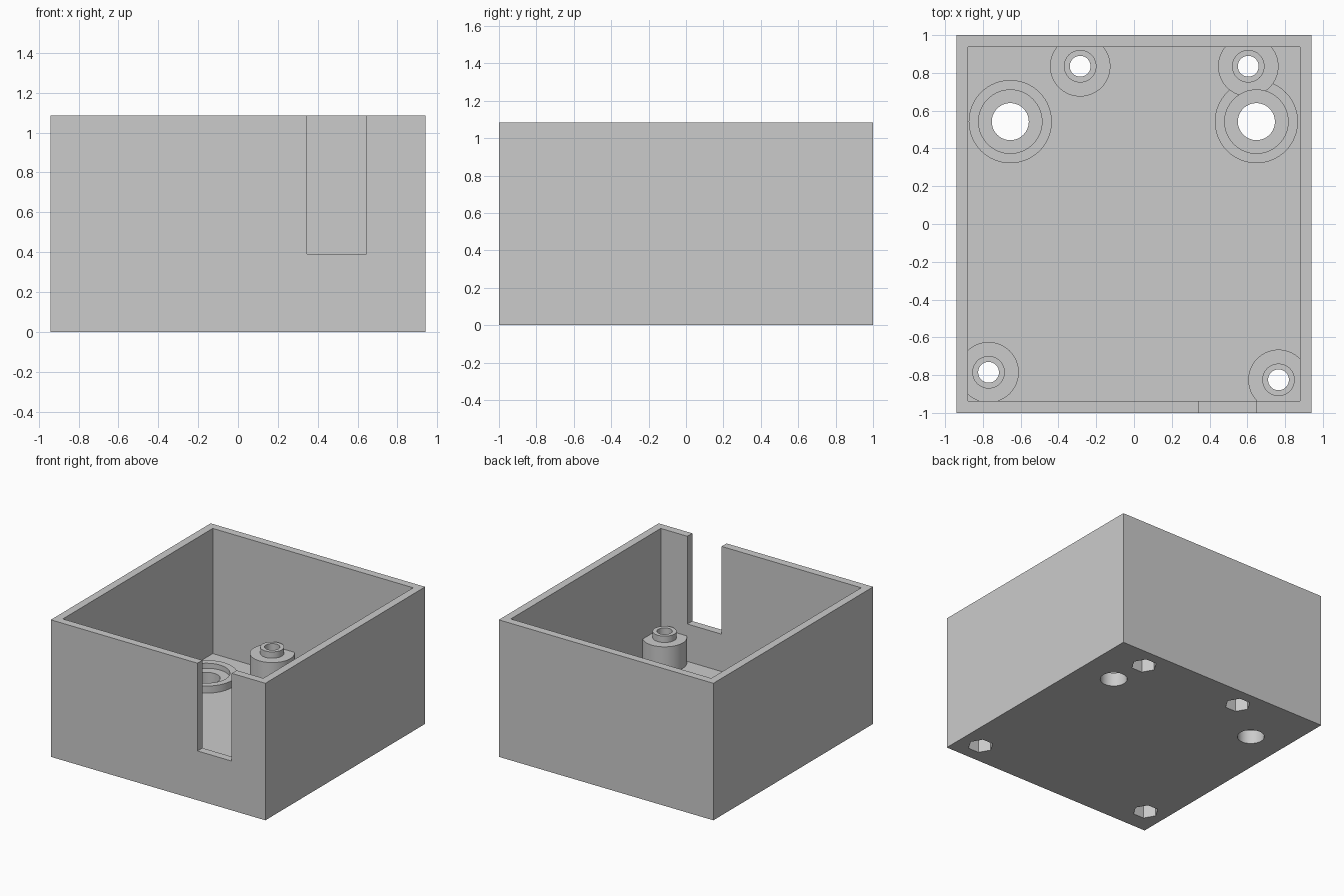
import bpy
import math

cube = bpy.data.objects.get("Cube")
if cube:
    bpy.data.objects.remove(cube, do_unlink=True)

grey = bpy.data.materials.new("light_grey")
grey.use_nodes = True
colour = (0.6, 0.6, 0.6, 1)
grey.diffuse_color = colour
grey.node_tree.nodes["Principled BSDF"].inputs["Base Color"].default_value = colour


def box(name, x0, x1, y0, y1, z0, z1):
    bpy.ops.mesh.primitive_cube_add(
        size=1, location=((x0 + x1) / 2, (y0 + y1) / 2, (z0 + z1) / 2))
    ob = bpy.context.object
    ob.name = name
    ob.scale = (x1 - x0, y1 - y0, z1 - z0)
    bpy.ops.object.transform_apply(location=True, rotation=True, scale=True)
    ob.data.materials.append(grey)
    return ob


def cylinder(name, xy, r, z0, z1, sides=64, turn=0):
    bpy.ops.mesh.primitive_cylinder_add(
        vertices=sides, radius=r, depth=z1 - z0,
        location=(*xy, (z0 + z1) / 2), rotation=(0, 0, turn))
    ob = bpy.context.object
    ob.name = name
    bpy.ops.object.transform_apply(location=True, rotation=True, scale=True)
    ob.data.materials.append(grey)
    return ob


def combine(target, tool, operation):
    """Apply a boolean and remove the tool object."""
    tool.hide_render = True
    mod = target.modifiers.new("shape", "BOOLEAN")
    mod.operation = operation
    mod.solver = "EXACT"
    mod.object = tool
    bpy.context.view_layer.objects.active = target
    bpy.ops.object.modifier_apply(modifier=mod.name)
    bpy.data.objects.remove(tool, do_unlink=True)


HALF_X, HALF_Y, HEIGHT = 0.94, 1.0, 1.085
WALL, FLOOR = 0.062, 0.094
POST_TOP, TIP_TOP = 0.295, 0.345
RING_TOP, SEAT = 0.15, 0.11

posts = [(-0.285, 0.835), (0.605, 0.835), (-0.77, -0.785), (0.765, -0.825)]
rings = [(-0.655, 0.542), (0.648, 0.542)]

# open box with a slot in the front wall
body = box("enclosure", -HALF_X, HALF_X, -HALF_Y, HALF_Y, 0, HEIGHT)
ix, iy = HALF_X - WALL, HALF_Y - WALL
combine(body, box("cavity", -ix, ix, -iy, iy, FLOOR, 2), "DIFFERENCE")
combine(body, box("slot", 0.345, 0.645, -1.2, -0.9, 0.39, 2), "DIFFERENCE")

# raised rings and stepped mounting posts
for p in rings:
    combine(body, cylinder("ring", p, 0.22, 0.03, RING_TOP), "UNION")
for p in posts:
    combine(body, cylinder("post", p, 0.16, 0.04, POST_TOP), "UNION")
    combine(body, cylinder("post_tip", p, 0.086, 0.05, TIP_TOP), "UNION")

# counterbored holes through the rings
for p in rings:
    combine(body, cylinder("recess", p, 0.168, SEAT, 0.5), "DIFFERENCE")
    combine(body, cylinder("large_hole", p, 0.098, -0.1, 0.5), "DIFFERENCE")

# screw holes through the posts, with hexagonal nut pockets underneath
for p in posts:
    combine(body, cylinder("screw_hole", p, 0.055, -0.1, 0.5), "DIFFERENCE")
    combine(body, cylinder("nut_pocket", p, 0.094, -0.1, 0.19, 6, math.pi / 6),
            "DIFFERENCE")

bpy.ops.object.select_all(action="DESELECT")
body.select_set(True)
bpy.context.view_layer.objects.active = body
bpy.ops.object.shade_smooth_by_angle(angle=math.radians(30))
